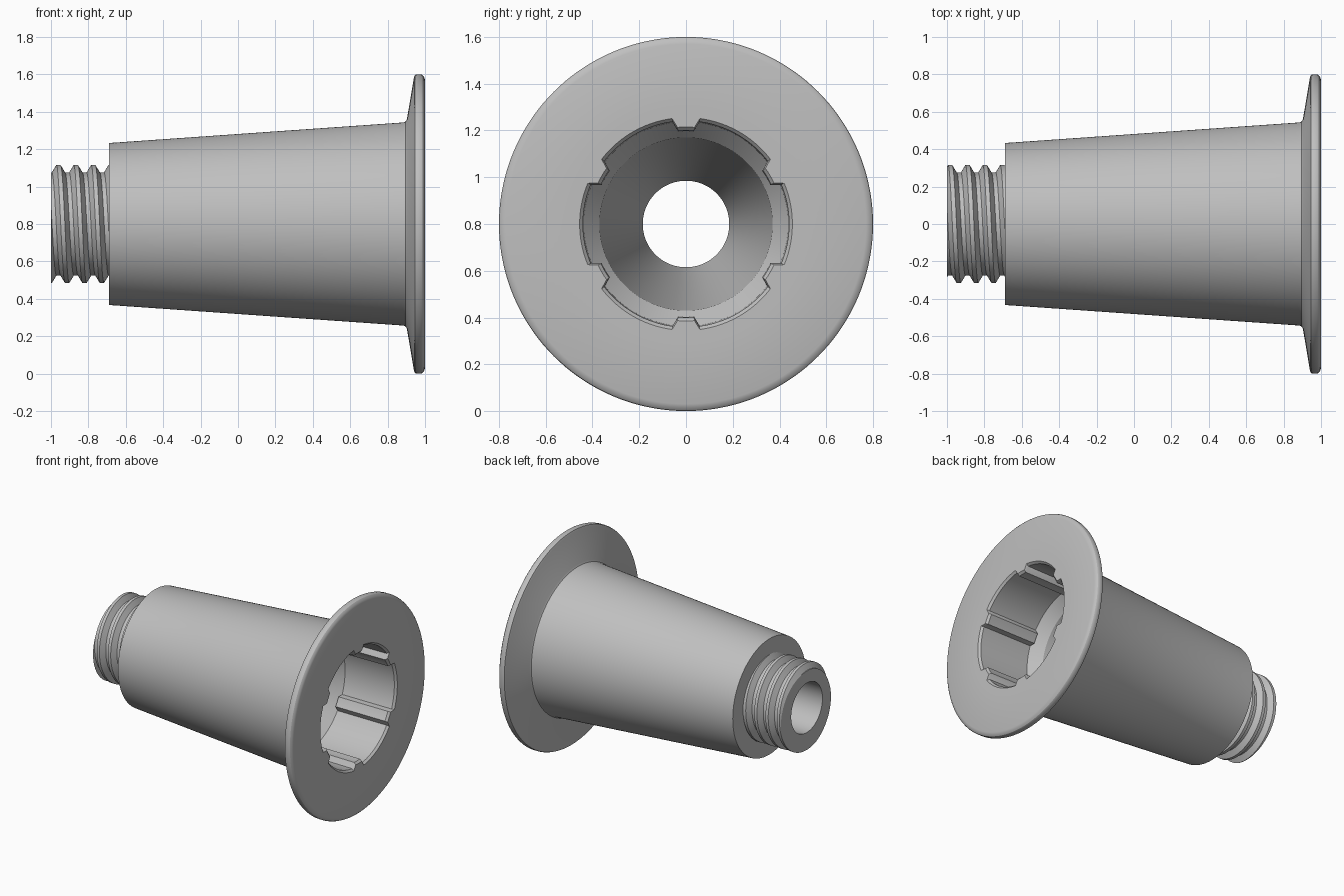
import bpy, bmesh, math

cube = bpy.data.objects.get("Cube")
if cube:
    bpy.data.objects.remove(cube)

SEGMENTS = 144
AXIS_Z = 0.8
SHOULDER = -0.69
BORE = 0.185

grey = bpy.data.materials.new("light_grey")
grey.use_nodes = True
colour = (0.52, 0.52, 0.52, 1)
grey.diffuse_color = colour
grey.node_tree.nodes["Principled BSDF"].inputs["Base Color"].default_value = colour


def loft(name, rows, closed=False):
    """Skin rows of functions phi -> (x, radius) around the x axis."""
    bm = bmesh.new()
    grid = []
    for row in rows:
        ring = []
        for i in range(SEGMENTS + 1):
            phi = math.tau * i / SEGMENTS
            x, r = row(phi)
            ring.append(bm.verts.new((x, r * math.sin(phi), AXIS_Z + r * math.cos(phi))))
        grid.append(ring)
    pairs = list(zip(grid, grid[1:]))
    if closed:
        pairs.append((grid[-1], grid[0]))
    for a, b in pairs:
        for i in range(SEGMENTS):
            bm.faces.new((a[i], a[i + 1], b[i + 1], b[i]))
    bmesh.ops.remove_doubles(bm, verts=bm.verts, dist=1e-5)
    bmesh.ops.dissolve_degenerate(bm, edges=bm.edges, dist=1e-5)
    bmesh.ops.recalc_face_normals(bm, faces=bm.faces)
    mesh = bpy.data.meshes.new(name)
    bm.to_mesh(mesh)
    bm.free()
    mesh.materials.append(grey)
    obj = bpy.data.objects.new(name, mesh)
    bpy.context.collection.objects.link(obj)
    bpy.ops.object.select_all(action="DESELECT")
    obj.select_set(True)
    bpy.context.view_layer.objects.active = obj
    bpy.ops.object.shade_smooth_by_angle(angle=math.radians(25))
    return obj


def circle(x, r):
    return lambda phi: (x, r)


def ribbed(x, r, depth=0.04):
    """Ring with six inward ribs, spaced evenly from the top."""
    def row(phi):
        degrees = math.degrees(phi) % 60
        off_centre = min(degrees, 60 - degrees)
        return x, r - (depth if off_centre < 5.1 else 0)
    return row


# Tapered body with flared flange
outer = [(SHOULDER, BORE), (SHOULDER, 0.433), (0.885, 0.543), (0.896, 0.548),
         (0.903, 0.56), (0.941, 0.785), (0.946, 0.797), (0.953, 0.8),
         (0.978, 0.8), (0.987, 0.796), (0.995, 0.786), (1.0, 0.77), (1.0, 0.5)]
rows = [circle(*p) for p in outer]

# Ribbed socket with a chamfered mouth, then the conical bore
rows += [ribbed(1.0, 0.455), ribbed(0.985, 0.441), ribbed(0.58, 0.437)]
rows += [circle(0.58, 0.437), circle(0.5, 0.37)]
loft("flanged_body", rows, closed=True)

# Threaded neck
PITCH = 0.093
ROOT, CREST = 0.275, 0.315
CREST_X = -0.96
STEPS = (-0.38, -0.12, 0.12, 0.38)


def thread(turn):
    """Helical row, trimmed to the two ends of the neck."""
    def row(phi):
        start = CREST_X - PITCH * phi / math.tau
        x = min(max(start + PITCH * turn, -1.0), SHOULDER)
        offset = (x - start) / PITCH
        offset = abs(offset - round(offset))
        blend = min(max((0.38 - offset) / 0.26, 0), 1)
        return x, ROOT + (CREST - ROOT) * blend
    return row


neck = [circle(SHOULDER, BORE), circle(-1.0, BORE)]
neck += [thread(turn + step) for turn in range(-2, 6) for step in STEPS]
loft("threaded_neck", neck)
